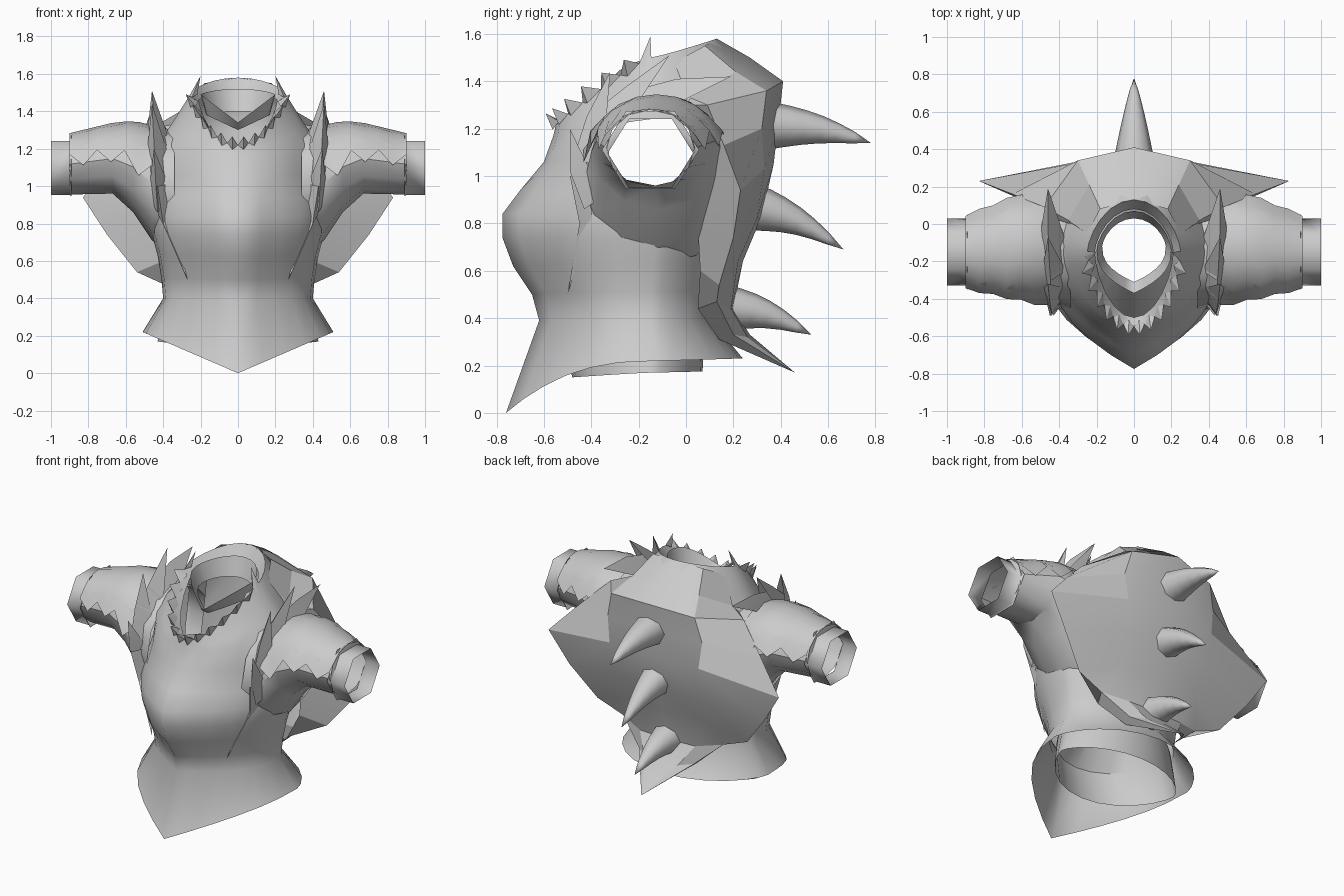
import bpy, bmesh, math
from mathutils import Vector

if "Cube" in bpy.data.objects:
    bpy.data.objects.remove(bpy.data.objects["Cube"])

GREY = (0.6, 0.6, 0.6, 1.0)
mat = bpy.data.materials.new("plain_grey")
mat.use_nodes = True
mat.diffuse_color = GREY
mat.node_tree.nodes["Principled BSDF"].inputs["Base Color"].default_value = GREY


def build(name, verts, faces, mirror=True, smooth=35):
    """Make one object, optionally mirrored across the middle."""
    mesh = bpy.data.meshes.new(name)
    mesh.from_pydata([tuple(v) for v in verts], [], faces)
    bm = bmesh.new()
    bm.from_mesh(mesh)
    bmesh.ops.remove_doubles(bm, verts=bm.verts, dist=0.0005)
    bmesh.ops.recalc_face_normals(bm, faces=bm.faces)
    bm.to_mesh(mesh)
    bm.free()
    obj = bpy.data.objects.new(name, mesh)
    bpy.context.collection.objects.link(obj)
    mesh.materials.append(mat)
    bpy.ops.object.select_all(action='DESELECT')
    obj.select_set(True)
    bpy.context.view_layer.objects.active = obj
    bpy.ops.object.shade_smooth_by_angle(angle=math.radians(smooth))
    if mirror:
        mod = obj.modifiers.new("mirror", 'MIRROR')
        mod.use_clip = True


def loft(name, rows, closed=False, skip=lambda i, j: False, **options):
    """Skin a grid of points, leaving out the cells chosen by skip."""
    n = len(rows[0])
    faces = []
    for i in range(len(rows) - 1):
        for j in range(n if closed else n - 1):
            k = (j + 1) % n
            if not skip(i, j):
                faces.append((i * n + j, i * n + k, (i + 1) * n + k, (i + 1) * n + j))
    build(name, [p for row in rows for p in row], faces, **options)


def hoop_point(a, front, side, back, pointed=False):
    """Point on a half hoop; front and back are (y, z), side is (x, y, z)."""
    c, s = math.cos(a), max(math.sin(a), 0)
    end = front if c > 0 else back
    along, rise = abs(c) ** 1.3, abs(c) ** 1.5
    if pointed and c > 0:
        along, rise = (1 - s) ** .4, 1 - s
    return Vector((side[0] * s, side[1] + (end[0] - side[1]) * along,
                   side[2] + (end[1] - side[2]) * rise))


COLS = 12


def hoop(*shape):
    row = [hoop_point(math.pi * j / COLS, *shape) for j in range(COLS + 1)]
    row[0].x = row[-1].x = 0
    return row


# torso, from pointed hem to folded collar, with open arm holes
collar = ((-.55, 1.22), (.25, -.15, 1.5), (.13, 1.58))
torso = [
    hoop((-.76, 0), (.51, -.12, .22), (.24, .23), True),
    hoop((-.62, .39), (.4, -.15, .4), (.1, .4), True),
    hoop((-.65, .5), (.41, -.15, .51), (.12, .52), True),
    hoop((-.73, .62), (.43, -.14, .63), (.15, .64), True),
    hoop((-.775, .74), (.46, -.13, .74), (.17, .74), True),
    hoop((-.775, .84), (.47, -.13, .84), (.18, .84), True),
    hoop((-.7, .94), (.46, -.13, .93), (.2, .93), True),
    hoop((-.6, 1.06), (.44, -.14, 1.08), (.22, 1.08)),
    hoop((-.56, 1.17), (.42, -.15, 1.24), (.24, 1.3)),
    hoop((-.555, 1.19), (.35, -.14, 1.34), (.25, 1.46)),
    hoop(*collar),
    hoop((-.5, 1.2), (.21, -.15, 1.46), (.08, 1.5)),
]
loft("torso", torso, skip=lambda i, j: i in (6, 7) and 4 <= j <= 8, smooth=55)

# inner neck funnel with a V front
loft("inner_collar", [
    hoop((-.37, 1.34), (.2, -.14, 1.49), (.07, 1.52), True),
    hoop((-.31, 1.3), (.17, -.12, 1.38), (.03, 1.4), True),
])
# inner lining at the hem, narrowing upwards to a small opening
loft("inner_hem", [
    hoop((-.48, .15), (.43, -.15, .17), (.07, .175)),
    hoop((-.53, .38), (.38, -.15, .38), (.08, .38)),
    hoop((-.32, .68), (.18, -.12, .68), (.04, .68)),
])

# teeth round the front of the collar, ending in one tall point per side
verts, faces = [], []
TEETH = 7
for t in range(TEETH):
    a0, a1 = (math.radians(92) * (t + k) / TEETH for k in (0, 1))
    p, q = hoop_point(a0, *collar), hoop_point(a1, *collar)
    mid = (p + q) / 2
    out = Vector((mid.x * .6, mid.y + .15, 0)).normalized()
    last = t == TEETH - 1
    tip = Vector((.2, -.15, 1.59)) if last else mid + out * .05 + Vector((0, 0, .04))
    low = mid - Vector((0, 0, .03)) + out * .02
    inner = mid - out * .03
    b = len(verts)
    verts += [p, q, low, inner, tip]
    faces += [(b, b + 2, b + 4), (b + 2, b + 1, b + 4), (b + 1, b + 3, b + 4), (b + 3, b, b + 4)]
build("collar_teeth", verts, faces, smooth=10)


def arm_ring(x, radius, top, bottom, y, sides):
    mid, half = (top + bottom) / 2, (top - bottom) / 2
    return [(x, y + radius * math.cos(math.tau * k / sides),
             mid + half * math.sin(math.tau * k / sides)) for k in range(sides)]


# sleeves, flared into the armpit, with stepped hexagonal cuffs
arm = [(.34, .33, 1.3, .62, -.12), (.46, .3, 1.32, .71, -.12), (.56, .28, 1.345, .86, -.12),
       (.67, .25, 1.335, .96, -.13), (.9, .185, 1.28, .955, -.15)]
loft("sleeves", [arm_ring(*r, 12) for r in arm], closed=True)
cuff = [(.89, .205, 1.3, .92), (.9, .18, 1.264, .93), (1, .18, 1.264, .93)]
loft("cuffs", [arm_ring(*r, -.15, 6) for r in cuff], closed=True, smooth=65)


def arm_at(x):
    """Sleeve section at a given distance along the arm."""
    for a, b in zip(arm, arm[1:]):
        if x <= b[0]:
            t = (x - a[0]) / (b[0] - a[0])
            return [u + (v - u) * t for u, v in zip(a, b)]
    return arm[-1]


# upper sleeve layer with a ragged lower edge
rows = []
STEPS = 6
for i in range(STEPS + 1):
    x, radius, top, bottom, y = arm_at(.46 + .44 * i / STEPS)
    mid, half = (top + bottom) / 2, (top - bottom) / 2
    low = math.radians(-5 if i % 2 else 18)
    row = []
    for k in range(9):
        a = low + (math.pi - 2 * low) * k / 8
        grow = 1.1 if k in (0, 8) else 1.02
        row.append((x, y + radius * grow * math.cos(a), mid + half * 1.02 * math.sin(a)))
    rows.append(row)
loft("sleeve_fringe", rows)


# overlapping blades round the front of each shoulder
def blade(name, width, *path):
    """Creased blade along (y, z, x) points; it narrows to a tip."""
    rows = []
    for i, (y, z, x) in enumerate(path):
        w = width * (.8, 1, 0)[i]
        ridge = Vector((x, y, z))
        toward = Vector((0, -.14 - y, 1.05 - z)).normalized() * w * 1.4
        rows.append([ridge + toward + Vector((-w, 0, 0)), ridge,
                     ridge + toward + Vector((w * .5, 0, 0))])
    loft(name, rows, smooth=15)


blade("rear_blade", .09, (-.3, 1.34, .44), (-.04, 1.41, .46), (.19, 1.42, .46))
blade("top_blade", .07, (-.4, 1.26, .44), (-.25, 1.38, .45), (-.07, 1.51, .46))
blade("front_blade", .07, (-.48, 1.06, .44), (-.42, 1.25, .45), (-.32, 1.44, .46))
blade("chest_blade", .06, (-.43, .86, .43), (-.49, 1.02, .44), (-.49, 1.2, .45))
blade("side_blade", .05, (-.49, 1, .43), (-.45, .8, .4), (-.5, .5, .27))

# back shell: middle, panel crease, wing edge and inner rim on each level
shell = [
    [(0, .13, 1.58), (.18, .08, 1.55), (.25, -.05, 1.48), (.25, -.1, 1.45)],
    [(0, .27, 1.5), (.24, .21, 1.44), (.35, .02, 1.33), (.34, 0, 1.3)],
    [(0, .41, 1.4), (.3, .34, 1.36), (.48, .09, 1.3), (.4, .02, 1.3)],
    [(0, .39, 1.22), (.34, .32, 1.2), (.65, .16, 1.13), (.42, .1, 1.18)],
    [(0, .37, 1.05), (.32, .33, 1.03), (.83, .23, .94), (.42, .06, .95)],
    [(0, .32, .83), (.3, .3, .82), (.7, .2, .74), (.42, .05, .78)],
    [(0, .24, .64), (.28, .22, .64), (.54, .14, .54), (.4, .06, .6)],
    [(0, .2, .44), (.2, .19, .44), (.36, .13, .47), (.32, .05, .44)],
    [(0, .27, .33), (.12, .26, .32), (.2, .2, .33), (.18, .14, .31)],
    [(0, .46, .17)] * 4,
]
loft("back_shell", shell, smooth=20)


# curved spikes down the spine
def spike(name, base, tip, sag):
    base, tip = Vector((0, *base)), Vector((0, *tip))
    rows = []
    for k in range(7):
        t = k / 6
        mid = base.lerp(tip, t) + Vector((0, 0, sag * math.sin(math.pi * t)))
        r = .105 * (1 - t) ** .8
        rows.append([mid + Vector((r * math.cos(a), r * .2 * math.sin(a), r * .95 * math.sin(a)))
                     for a in (math.tau * j / 8 for j in range(8))])
    loft(name, rows, closed=True, mirror=False, smooth=60)


spike("upper_spike", (.36, 1.21), (.78, 1.14), .02)
spike("middle_spike", (.28, .87), (.665, .69), .03)
spike("lower_spike", (.16, .44), (.53, .33), .03)
